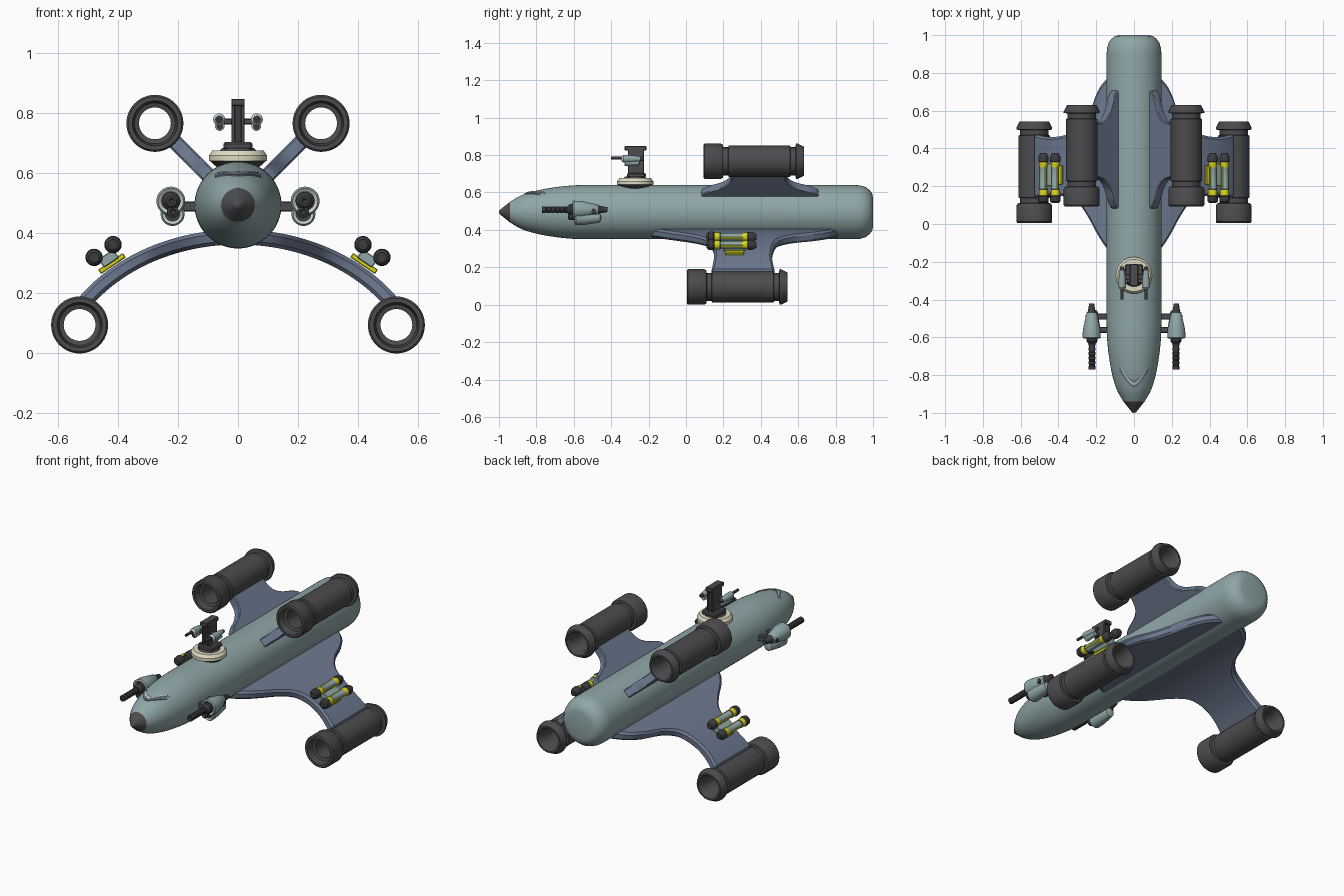
import bpy, bmesh, math
from mathutils import Vector, Matrix

if "Cube" in bpy.data.objects:
    bpy.data.objects.remove(bpy.data.objects["Cube"])


def mat(name, r, g, b):
    m = bpy.data.materials.new(name)
    m.diffuse_color = (r, g, b, 1)
    m.use_nodes = True
    m.node_tree.nodes["Principled BSDF"].inputs["Base Color"].default_value = m.diffuse_color
    return m


HULL = mat("hull_grey_green", 0.28, 0.385, 0.39)
WING = mat("wing_blue_grey", 0.15, 0.19, 0.275)
DARK = mat("engine_dark_grey", 0.072, 0.072, 0.077)
GUN = mat("gunmetal", 0.045, 0.045, 0.05)
CREAM = mat("cream", 0.74, 0.72, 0.55)
YELLOW = mat("yellow", 0.68, 0.66, 0.01)
PALE = mat("pale_grey", 0.58, 0.64, 0.64)


def finish(name, bm, mats, angle=35):
    bmesh.ops.remove_doubles(bm, verts=bm.verts, dist=1e-5)
    bmesh.ops.recalc_face_normals(bm, faces=bm.faces)
    me = bpy.data.meshes.new(name)
    bm.to_mesh(me)
    bm.free()
    for m in mats:
        me.materials.append(m)
    ob = bpy.data.objects.new(name, me)
    bpy.context.collection.objects.link(ob)
    smooth(ob, angle)
    return ob


def smooth(ob, angle=35):
    bpy.ops.object.select_all(action='DESELECT')
    ob.select_set(True)
    bpy.context.view_layer.objects.active = ob
    bpy.ops.object.shade_smooth_by_angle(angle=math.radians(angle))


def lathe(name, profile, x=0, y=0, z=0, mats=(HULL,), axis='Y', seg=32):
    """Spin (along, radius[, material index of the next band]) about an axis."""
    bm = bmesh.new()
    rings = []
    for p in profile:
        ring = []
        for i in range(seg):
            a = 2 * math.pi * i / seg
            c, s = p[1] * math.cos(a), p[1] * math.sin(a)
            co = {'Y': (c, p[0], s), 'Z': (c, s, p[0]), 'X': (p[0], c, s)}[axis]
            ring.append(bm.verts.new(Vector(co) + Vector((x, y, z))))
        rings.append(ring)
    for k in range(len(rings) - 1):
        for i in range(seg):
            j = (i + 1) % seg
            f = bm.faces.new((rings[k][i], rings[k][j], rings[k + 1][j], rings[k + 1][i]))
            f.material_index = profile[k][2] if len(profile[k]) > 2 else 0
    return finish(name, bm, mats)


def box(name, center, size, m, rot_y=0, bevel=0.003):
    bm = bmesh.new()
    bmesh.ops.create_cube(bm, size=1)
    bmesh.ops.scale(bm, vec=size, verts=bm.verts)
    bmesh.ops.bevel(bm, geom=bm.edges[:], offset=bevel, segments=1, affect='EDGES')
    bmesh.ops.transform(bm, verts=bm.verts,
                        matrix=Matrix.Translation(center) @ Matrix.Rotation(rot_y, 4, 'Y'))
    return finish(name, bm, (m,))


def spline(pts, n=4):
    """Catmull-Rom through tuples of any length."""
    out = []
    for i in range(len(pts) - 1):
        a, b, c, d = (pts[max(i - 1, 0)], pts[i], pts[i + 1], pts[min(i + 2, len(pts) - 1)])
        for k in range(n):
            t = k / n
            out.append(tuple(0.5 * (2 * q + (r - p) * t + (2 * p - 5 * q + 4 * r - s) * t * t
                                    + (3 * q - p - 3 * r + s) * t ** 3)
                             for p, q, r, s in zip(a, b, c, d)))
    return out + [tuple(pts[-1])]


def plate(name, stations, thick=0.05):
    """Thick chamfered sheet through stations (x, z, y_front, y_back)."""
    bm = bmesh.new()
    rows = [(bm.verts.new((x, a, z)), bm.verts.new((x, b, z))) for x, z, a, b in stations]
    for p, q in zip(rows, rows[1:]):
        bm.faces.new((p[0], p[1], q[1], q[0]))
    ob = finish(name, bm, (WING,))
    s = ob.modifiers.new("thickness", 'SOLIDIFY')
    s.thickness, s.offset = thick, 0
    b = ob.modifiers.new("chamfer", 'BEVEL')
    b.width, b.segments, b.limit_method, b.angle_limit = 0.012, 1, 'ANGLE', math.radians(50)
    dg = bpy.context.evaluated_depsgraph_get()
    me = bpy.data.meshes.new_from_object(ob.evaluated_get(dg))
    ob.modifiers.clear()
    ob.data = me
    smooth(ob, 30)


# Fuselage with dark nose cone
AX = 0.495
body = spline([(-0.94, 0.056), (-0.88, 0.09), (-0.8, 0.115), (-0.7, 0.133), (-0.6, 0.143), (-0.52, 0.145)])
lathe("fuselage", body + [(0.9, 0.145), (0.93, 0.143), (0.96, 0.134), (0.982, 0.118),
                          (0.995, 0.1), (1.0, 0.078), (1.0, 0)], z=AX, seg=64)
lathe("nose_cone", [(-1, 0), (-0.998, 0.008), (-0.99, 0.016), (-0.94, 0.056), (-0.93, 0.05)],
      z=AX, mats=(DARK,), seg=48)


# Cockpit window: a crescent hugging the nose
def hull_z(x, y):
    for p, q in zip(body, body[1:]):
        if p[0] <= y <= q[0]:
            r = p[1] + (q[1] - p[1]) * (y - p[0]) / (q[0] - p[0])
            return AX + math.sqrt(r * r - x * x)


def crescent(name, off, width, lift, half, m):
    bm = bmesh.new()
    rows = []
    for i in range(25):
        t = -1 + i / 12
        x, y = half * t, -0.865 + 0.085 * abs(t) ** 1.6 + off
        w = width * (1 - 0.3 * t * t)
        rows.append([bm.verts.new((x, yy, hull_z(x, yy) + h))
                     for yy, h in ((y, -0.003), (y, lift), (y + w, lift), (y + w, -0.003))])
    for p, q in zip(rows, rows[1:]):
        for k in range(3):
            bm.faces.new((p[k], p[k + 1], q[k + 1], q[k]))
    finish(name, bm, (m,))


crescent("cockpit_frame", 0, 0.036, 0.004, 0.077, WING)
crescent("cockpit_window", 0.012, 0.013, 0.006, 0.068, PALE)

# Lower arched wing in one piece
half = [(0.0, -0.2, 0.82), (0.07, -0.19, 0.815), (0.14, -0.13, 0.77), (0.19, -0.055, 0.7),
        (0.235, 0.03, 0.58), (0.29, 0.11, 0.5), (0.36, 0.145, 0.47), (0.44, 0.15, 0.46), (0.515, 0.135, 0.475)]


def arch(x):
    return 0.388 - 0.5 * (1 - math.sqrt(1 - (x / 0.62) ** 2))


st = spline(half)
full = [(-x, a, b) for x, a, b in reversed(st[1:])] + st
plate("lower_wing", [(x, arch(x), a, b) for x, a, b in full])

# Upper pylons: distance from fuselage axis, front, back
pyl = spline([(0.09, 0.13, 0.66), (0.12, 0.09, 0.7), (0.15, 0.085, 0.705), (0.175, 0.12, 0.665),
              (0.205, 0.19, 0.585), (0.25, 0.235, 0.54), (0.335, 0.25, 0.53)])
engine = [(0, 0.075), (0, 0.089), (0.007, 0.095), (0.093, 0.095), (0.104, 0.088), (0.106, 0.075),
          (0.132, 0.075), (0.135, 0.083), (0.463, 0.083), (0.466, 0.075), (0.492, 0.075),
          (0.495, 0.095), (0.503, 0.095), (0.537, 0.078), (0.537, 0.068), (0.5, 0.053),
          (0.045, 0.053), (0.04, 0.068), (0, 0.075)]

for s, side in ((-1, "left"), (1, "right")):
    plate("upper_pylon_" + side, [(s * d * 0.7071, AX + d * 0.7071, a, b) for d, a, b in pyl])
    lathe("upper_engine_" + side, engine, s * 0.277, 0.093, 0.767, (DARK,), seg=48)
    lathe("lower_engine_" + side, engine, s * 0.528, 0.005, 0.095, (DARK,), seg=48)

    # Side gun pods on struts
    lathe("gun_pod_" + side, [(-0.6, 0, 1), (-0.6, 0.032, 2), (-0.607, 0.042), (-0.6, 0.048), (-0.56, 0.047),
                              (-0.47, 0.027, 1), (-0.462, 0.02, 1), (-0.42, 0.013, 1), (-0.42, 0)],
          s * 0.224, 0, 0.508, (HULL, GUN, PALE))
    lathe("lower_gun_pod_" + side, [(-0.59, 0, 1), (-0.59, 0.026, 2), (-0.595, 0.034), (-0.588, 0.04),
                                    (-0.54, 0.038), (-0.46, 0.025), (-0.45, 0)],
          s * 0.218, 0, 0.465, (HULL, GUN, PALE))
    barrel = [(-0.59, 0.03), (-0.62, 0.03), (-0.635, 0.018)]
    for k in range(5):
        y = -0.645 - k * 0.024
        barrel += [(y, 0.018), (y - 0.002, 0.015), (y - 0.008, 0.015), (y - 0.01, 0.018)]
    lathe("gun_barrel_" + side, barrel + [(-0.77, 0.018), (-0.77, 0.009), (-0.74, 0)],
          s * 0.222, 0, 0.508, (GUN,), seg=20)
    lathe("short_barrel_" + side, [(-0.58, 0.02), (-0.625, 0.02), (-0.63, 0.01), (-0.61, 0)],
          s * 0.217, 0, 0.472, (GUN,), seg=20)
    lathe("pod_port_" + side, [(0.02, 0.014), (0.034, 0.014), (0.034, 0)], s * 0.224, -0.495, 0.5,
          (GUN,), 'X', 16) if s > 0 else lathe("pod_port_" + side, [(-0.02, 0.014), (-0.034, 0.014), (-0.034, 0)],
                                               s * 0.224, -0.495, 0.5, (GUN,), 'X', 16)
    for y in (-0.49, -0.56):
        box("gun_strut_" + side, (s * 0.165, y, 0.49), (0.08, 0.032, 0.032), DARK)

    # Missile racks on the lower wing
    tang = Vector((0.83, 0, -0.56))
    norm = Vector((0.56, 0, 0.83))
    base = Vector((0.4, 0, arch(0.4))) + norm * 0.028

    def place(t, n, y):
        p = base + tang * t + norm * n
        return Vector((s * p.x, y, p.z))

    tilt = s * math.atan2(0.56, 0.83)
    box("rack_plate_" + side, place(0, 0.008, 0.26), (0.1, 0.1, 0.018), YELLOW, tilt)
    box("rack_block_" + side, place(0, 0.028, 0.26), (0.06, 0.12, 0.034), HULL, tilt)
    for k in (-1, 1):
        p = place(k * 0.038, 0.058, 0)
        lathe("missile_" + side, [(0.11, 0, 1), (0.11, 0.017, 1), (0.12, 0.027, 1), (0.145, 0.029, 1),
                                  (0.152, 0.024, 2), (0.18, 0.024, 1), (0.188, 0.02, 0), (0.3, 0.02, 2),
                                  (0.312, 0.023, 2), (0.328, 0.023, 1), (0.332, 0.027, 1), (0.355, 0.027, 1),
                                  (0.376, 0.016, 1), (0.376, 0)],
              p.x, 0, p.z, (HULL, GUN, YELLOW), seg=20)
        for j in (-1, 1):
            box("missile_stripe_" + side, place(k * 0.038 + j * 0.019, 0.063, 0.245), (0.006, 0.12, 0.01),
                YELLOW, tilt, 0.001)

    # Turret guns
    lathe("turret_gun_" + side, [(-0.345, 0, 1), (-0.345, 0.012, 2), (-0.335, 0.02), (-0.3, 0.02),
                                 (-0.245, 0.013, 1), (-0.225, 0.008, 1), (-0.225, 0)],
          s * 0.063, 0, 0.78, (HULL, GUN, PALE), seg=20)
    lathe("turret_lower_gun_" + side, [(-0.33, 0, 1), (-0.33, 0.01, 2), (-0.325, 0.016), (-0.25, 0.012), (-0.245, 0)],
          s * 0.061, 0, 0.758, (HULL, GUN, PALE), seg=20)
    lathe("turret_barrel_" + side, [(-0.34, 0.008), (-0.4, 0.008), (-0.4, 0)],
          s * 0.063, 0, 0.785, (GUN,), seg=12)
    box("turret_arm_" + side, (s * 0.035, -0.28, 0.773), (0.04, 0.03, 0.02), DARK)
    box("turret_fork_" + side, (s * 0.016, -0.267, 0.765), (0.013, 0.085, 0.15), DARK)

# Turret base and post
lathe("turret_base", [(0.57, 0.05, 0), (0.61, 0.058, 0), (0.642, 0.094, 1), (0.642, 0.097, 1), (0.66, 0.097, 1),
                      (0.677, 0.085, 1), (0.677, 0.06, 0), (0.685, 0.052, 0), (0.685, 0)],
      0, -0.272, 0, (DARK, CREAM), 'Z', 48)
box("turret_foot", (0, -0.265, 0.692), (0.096, 0.1, 0.026), DARK, 0, 0.006)
box("turret_post", (0, -0.26, 0.76), (0.03, 0.06, 0.14), GUN)
box("turret_cap", (0, -0.27, 0.837), (0.045, 0.115, 0.024), DARK)
